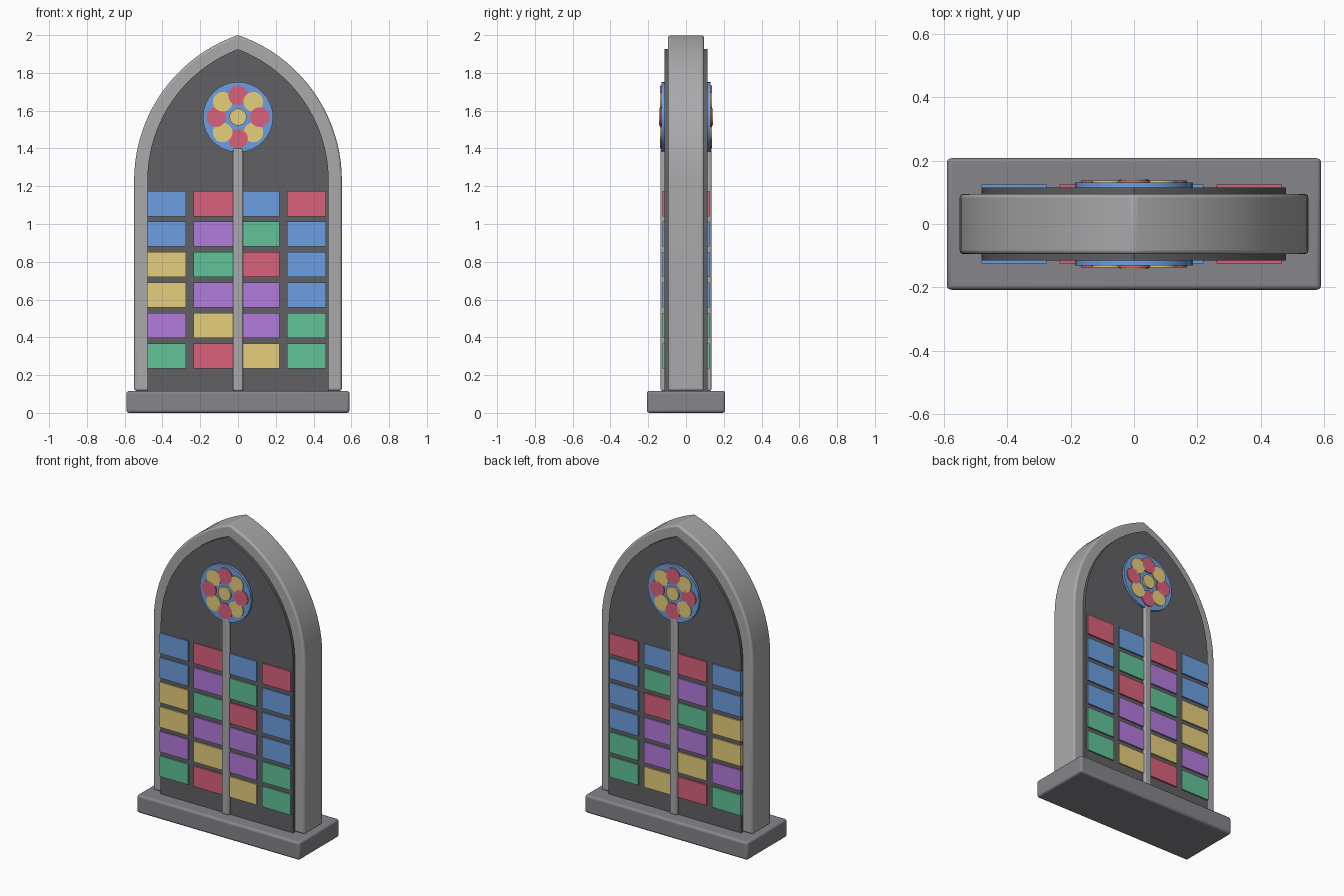
import bpy, bmesh, math

if "Cube" in bpy.data.objects:
    bpy.data.objects.remove(bpy.data.objects["Cube"])

def material(name, rgb):
    m = bpy.data.materials.new(name)
    m.diffuse_color = (*rgb, 1)
    m.use_nodes = True
    m.node_tree.nodes["Principled BSDF"].inputs["Base Color"].default_value = m.diffuse_color
    return m

MATS = {
    "stone": material("stone", (0.40, 0.40, 0.41)),
    "base": material("base_stone", (0.24, 0.24, 0.26)),
    "dark": material("dark_lead", (0.12, 0.12, 0.13)),
    "B": material("blue_glass", (0.15, 0.35, 0.75)),
    "R": material("red_glass", (0.70, 0.12, 0.20)),
    "Y": material("gold_glass", (0.80, 0.62, 0.20)),
    "P": material("purple_glass", (0.45, 0.20, 0.72)),
    "G": material("green_glass", (0.12, 0.55, 0.32)),
}

def finish(ob, name, mat, bevel=0.0):
    ob.name = name
    ob.data.materials.append(MATS[mat])
    if bevel:
        mod = ob.modifiers.new("bevel", "BEVEL")
        mod.width, mod.segments = bevel, 3
        mod.limit_method, mod.angle_limit = "ANGLE", math.radians(35)
    bpy.ops.object.select_all(action="DESELECT")
    ob.select_set(True)
    bpy.context.view_layer.objects.active = ob
    bpy.ops.object.shade_smooth_by_angle(angle=math.radians(35))
    return ob

def box(name, x, z, w, d, h, mat, bevel=0.0):
    bpy.ops.mesh.primitive_cube_add(size=1, location=(x, 0, z))
    ob = bpy.context.object
    ob.scale = (w, d, h)
    bpy.ops.object.transform_apply(location=False, rotation=False, scale=True)
    return finish(ob, name, mat, bevel)

def disc(name, x, z, r, half, mat):
    bpy.ops.mesh.primitive_cylinder_add(vertices=32, radius=r, depth=2 * half,
                                        location=(x, 0, z), rotation=(math.pi / 2, 0, 0))
    return finish(bpy.context.object, name, mat)

# Pointed arch slab: straight jambs, then two arcs that meet at the apex
SPRING, C = 1.23, 0.264
def arch(name, w, half, z0, mat, bevel, n=20):
    r = w + C
    end = math.acos(C / r)
    right = [(w, z0)] + [(r * math.cos(end * i / n) - C, SPRING + r * math.sin(end * i / n))
                         for i in range(n + 1)]
    right[-1] = (0, right[-1][1])
    outline = right + [(-x, z) for x, z in reversed(right[:-1])]
    bm = bmesh.new()
    face = bm.faces.new([bm.verts.new((x, -half, z)) for x, z in outline])
    ext = bmesh.ops.extrude_face_region(bm, geom=[face])
    bmesh.ops.translate(bm, vec=(0, 2 * half, 0),
                        verts=[v for v in ext["geom"] if isinstance(v, bmesh.types.BMVert)])
    bmesh.ops.recalc_face_normals(bm, faces=bm.faces)
    me = bpy.data.meshes.new(name)
    bm.to_mesh(me)
    bm.free()
    ob = bpy.data.objects.new(name, me)
    bpy.context.collection.objects.link(ob)
    return finish(ob, name, mat, bevel)

# Plinth, stone frame and dark lead panel
box("plinth", 0, 0.0585, 1.18, 0.415, 0.117, "base", 0.014)
arch("stone_frame", 0.55, 0.095, 0.117, "stone", 0.012)
arch("lead_panel", 0.48, 0.115, 0.117, "dark", 0.0)

# Glass panes, listed from the top row down
ROWS = ["BRBR", "BPGB", "YGRB", "YPPB", "PYPG", "GRYG"]
for j, row in enumerate(ROWS):
    for i, colour in enumerate(row):
        box(f"pane_{j}_{i}", -0.378 + 0.247 * i, 1.108 - 0.1613 * j,
            0.207, 0.248, 0.134, colour)

# Central mullion
box("mullion", 0, 0.759, 0.052, 0.268, 1.284, "stone", 0.008)

# Rose window with eight petals and a hub
RZ = 1.566
disc("rose_disc", 0, RZ, 0.186, 0.131, "B")
for k in range(8):
    a = k * math.pi / 4
    disc(f"rose_petal_{k}", 0.115 * math.cos(a), RZ + 0.115 * math.sin(a),
         0.052, 0.137, "RY"[k % 2])
disc("rose_hub", 0, RZ, 0.045, 0.142, "Y")
